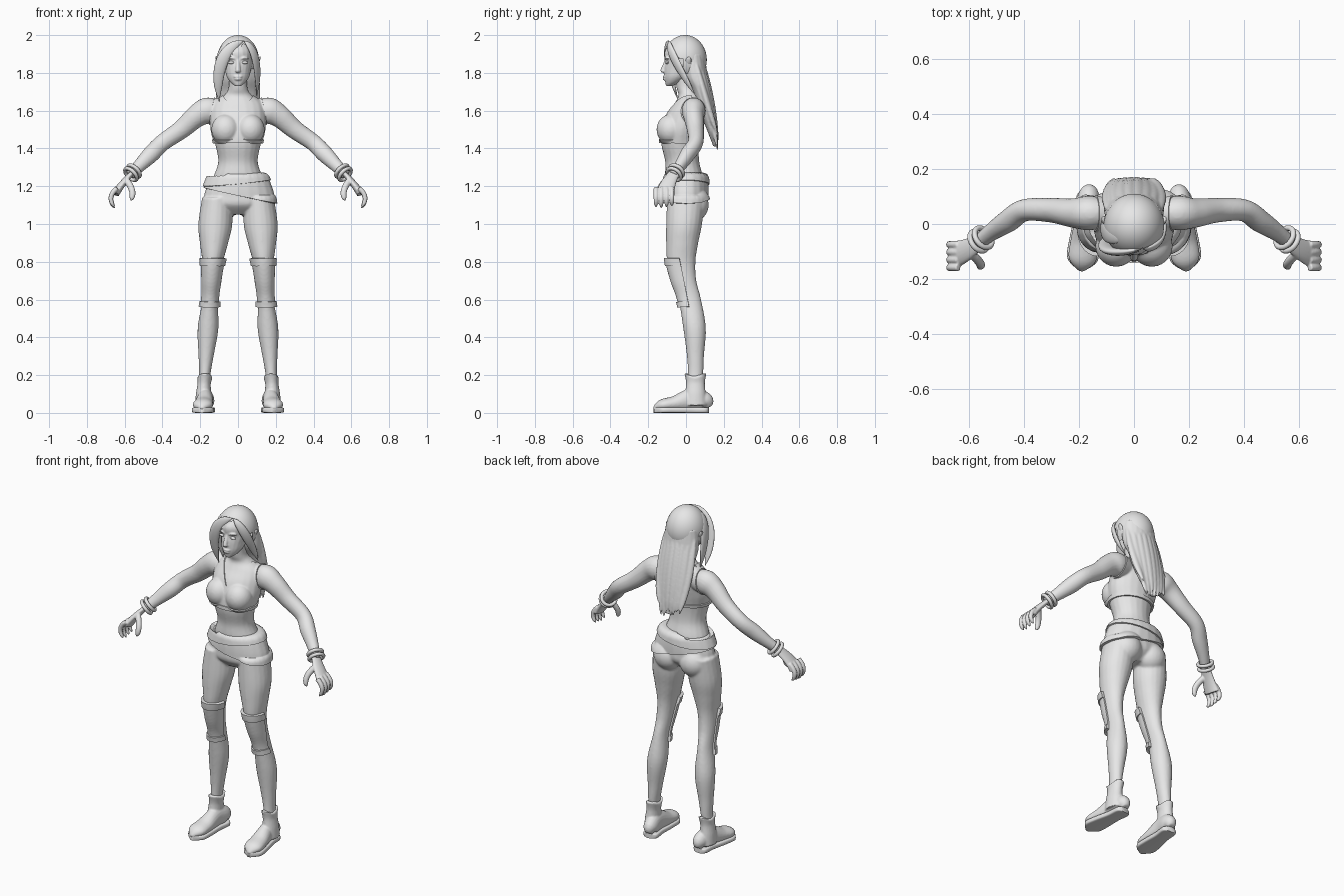
import bpy, bmesh, math, random
from mathutils import Vector, Matrix

random.seed(3)
if "Cube" in bpy.data.objects:
    bpy.data.objects.remove(bpy.data.objects["Cube"], do_unlink=True)

grey = bpy.data.materials.new("plain_grey")
grey.use_nodes = True
grey.diffuse_color = (0.8, 0.8, 0.8, 1)
grey.node_tree.nodes["Principled BSDF"].inputs["Base Color"].default_value = grey.diffuse_color

OUT, BACK, UP = Vector((1, 0, 0)), Vector((0, 1, 0)), Vector((0, 0, 1))
SIDES = {"left": 1, "right": -1}


def smooth_rows(rows, steps=6):
    """Catmull-Rom interpolation between rows."""
    rows = [Vector(row) for row in rows]
    padded = [rows[0]] + rows + [rows[-1]]
    result = []
    for before, start, end, after in zip(padded, padded[1:], padded[2:], padded[3:]):
        leave, arrive = (end - before) / 2, (after - start) / 2
        for step in range(steps):
            t = step / steps
            ease = t * t * (3 - 2 * t)
            result.append(start.lerp(end, ease) + leave * t * (1 - t) ** 2 - arrive * t * t * (1 - t))
    return result + [rows[-1]]


def tube(bm, rows, ref=None, side=1, power=2, sides=20):
    """Loft (x, y, z, width, depth) rows with level rings, or rings square to the path given ref."""
    rows = smooth_rows(rows)
    path = [Vector(row[:3]) for row in rows]
    rings = []
    for i, (centre, row) in enumerate(zip(path, rows)):
        across, along = OUT, BACK
        if ref:
            tangent = path[min(i + 1, len(path) - 1)] - path[max(i - 1, 0)]
            across = tangent.cross(ref).normalized()
            along = across.cross(tangent.normalized())
        ring = []
        for k in range(sides):
            angle = math.tau * k / sides
            u, v = (math.copysign(abs(w) ** (2 / power), w) for w in (math.cos(angle), math.sin(angle)))
            point = centre + across * u * max(row[3], .001) + along * v * max(row[4], .001)
            ring.append(bm.verts.new((point.x * side, point.y, point.z)))
        rings.append(ring)
    for lower, upper in zip(rings, rings[1:]):
        for k in range(sides):
            bm.faces.new((lower[k - 1], lower[k], upper[k], upper[k - 1]))
    bm.faces.new(rings[0])
    bm.faces.new(rings[-1])


def column(bm, rows, side=1, lean=lambda z: 0):
    """Upright loft from (height, y, half width, half depth) rows."""
    tube(bm, [(lean(z), y, z, width, depth) for z, y, width, depth in rows], side=side)


def leaf(t):
    return math.sin(math.pi * t) ** .6


def fingertip(t):
    return math.sqrt(1 - t ** 4)


def widening(t):
    return .6 + .4 * t


def sweep(bm, start, bend, end, width, depth, ref, shape, side=1, steps=7):
    """Curved tube through a bent path, sized along its length by a shape rule."""
    start, bend, end = Vector(start), Vector(bend), Vector(end)
    rows = []
    for step in range(steps + 1):
        t = step / steps
        point = start.lerp(bend, t).lerp(bend.lerp(end, t), t)
        rows.append((*point, width * shape(t), depth * shape(t)))
    tube(bm, rows, ref, side)


def ball(bm, centre, radii, segments=24):
    matrix = Matrix.Translation(centre) @ Matrix.Diagonal((*radii, 1))
    bmesh.ops.create_uvsphere(bm, u_segments=segments, v_segments=segments, radius=1, matrix=matrix)


def finish(bm, name, voxel=0, relax=3, thick=0):
    """Turn a bmesh into a shaded object, fused by remeshing or thickened if asked."""
    if not thick:
        bmesh.ops.recalc_face_normals(bm, faces=bm.faces)
    mesh = bpy.data.meshes.new(name)
    bm.to_mesh(mesh)
    bm.free()
    mesh.materials.append(grey)
    ob = bpy.data.objects.new(name, mesh)
    bpy.context.collection.objects.link(ob)
    if voxel:
        fuse = ob.modifiers.new("fuse", 'REMESH')
        fuse.mode, fuse.voxel_size = 'VOXEL', voxel
        ob.modifiers.new("relax", 'SMOOTH').iterations = relax
    if thick:
        layer = ob.modifiers.new("thickness", 'SOLIDIFY')
        layer.thickness, layer.offset = thick, 1
    if ob.modifiers:
        graph = bpy.context.evaluated_depsgraph_get()
        ob.data = bpy.data.meshes.new_from_object(ob.evaluated_get(graph))
        ob.modifiers.clear()
        if not ob.data.materials:
            ob.data.materials.append(grey)
    ob.data.shade_smooth()
    ob.data.set_sharp_from_angle(angle=.9)
    return ob


def band(low, high, low_tilt=0, high_tilt=0):
    """Two cutting planes that leave a level or tilted band."""
    return [(UP * low, OUT * low_tilt - UP, True), (UP * high, UP + OUT * high_tilt, True)]


def shell(name, source, planes, thick, keep=lambda centre: True):
    """Garment layer cut cleanly from a body surface."""
    bm = bmesh.new()
    bm.from_mesh(source.data)
    for point, normal, remove in planes:
        bmesh.ops.bisect_plane(bm, geom=bm.verts[:] + bm.edges[:] + bm.faces[:], plane_co=point,
                               plane_no=normal, clear_outer=remove)
    unwanted = [face for face in bm.faces if not keep(face.calc_center_median())]
    bmesh.ops.delete(bm, geom=unwanted, context='FACES')
    finish(bm, name, thick=thick)


# Torso, neck and arms fused into one skin
bm = bmesh.new()
column(bm, [(1.18, 0, .15, .09), (1.25, -.01, .13, .1), (1.33, -.02, .105, .09), (1.42, -.03, .12, .1),
            (1.5, -.02, .14, .105), (1.58, 0, .14, .1), (1.64, .02, .125, .08), (1.68, .02, .075, .06),
            (1.72, 0, .05, .05), (1.8, -.01, .05, .05)])
arm = [(.09, .04, 1.6, .05), (.16, .04, 1.6, .07), (.22, .04, 1.57, .06), (.3, .05, 1.5, .05),
       (.4, .05, 1.43, .045), (.46, .01, 1.37, .045), (.52, -.03, 1.31, .035), (.57, -.07, 1.26, .027)]
for side in SIDES.values():
    ball(bm, (side * .065, -.08, 1.5), (.07, .07, .075))
    tube(bm, [(x, y, z, r, r * .9) for x, y, z, r in arm], BACK, side)
skin = finish(bm, "upper_body", .007)

# Cropped top with V neck, armholes and a raised hem
steep, neck = 1.5, 1.56
armholes = [(OUT * side * .14 + UP * 1.6, OUT * side + UP * .2, True) for side in SIDES.values()]
vee = [(UP * neck, OUT * side * steep - UP, False) for side in SIDES.values()]


def inside_neckline(centre):
    if centre.y < .03:
        return centre.z < neck + steep * abs(centre.x)
    return centre.z < 1.65 or abs(centre.x) > .09


shell("cropped_top", skin, armholes + vee + [(BACK * .03, BACK, False)] + band(1.43, 1.7), .006,
      inside_neckline)
shell("top_hem", skin, armholes + band(1.43, 1.45), .012)

# Trousers
bm = bmesh.new()
column(bm, [(1.25, 0, .145, .1), (1.2, 0, .165, .105), (1.15, 0, .18, .105), (1.1, 0, .18, .1),
            (1.05, 0, .1, .05)])


def leg_line(z):
    return .19 - .07 * z


leg = [(1.14, 0, .08, .1), (1, -.01, .09, .095), (.9, -.02, .075, .085), (.8, -.025, .055, .075),
       (.7, -.01, .045, .065), (.6, .02, .04, .06), (.45, .045, .055, .06), (.3, .05, .04, .045),
       (.2, .05, .03, .04), (.1, .04, .03, .035)]
for side in SIDES.values():
    ball(bm, (side * .085, .04, 1.1), (.085, .08, .085))
    column(bm, leg, side, leg_line)
trousers = finish(bm, "trousers", .007)

# Slanted hip wrap and rolled waistband
shell("hip_wrap", trousers, band(1.15, 1.23, -.22), .014)
shell("waistband", trousers, band(1.21, 1.25, .1, -.05), .022)

# Knee pads with a padded roll above and below
front_half = (UP * .8 - BACK * .03, BACK + UP * .2, True)
shell("knee_pads", trousers, [front_half] + band(.58, .8), .009)
shell("upper_knee_rolls", trousers, [front_half] + band(.78, .82), .016)
shell("lower_knee_rolls", trousers, [front_half] + band(.56, .59), .016)

foot = [(.12, .02, .02), (.1, .04, .05), (.03, .04, .06), (-.06, .05, .04), (-.13, .05, .03), (-.17, .01, .01)]


def foot_line(y):
    return .175 - .1 * y


for name, side in SIDES.items():
    # Ankle boot with notched collar and flat sole
    bm = bmesh.new()
    column(bm, [(.04, .05, .04, .06), (.1, .05, .04, .055), (.16, .05, .035, .05), (.21, .05, .04, .06)],
           side, leg_line)
    for vert in bm.verts:
        if vert.co.z > .15:
            vert.co.z -= (vert.co.z - .15) * max(0, .5 - abs(vert.co.y - .05) * 10)
    tube(bm, [(foot_line(y), y, height + .01, width, height) for y, width, height in foot], UP, side)
    finish(bm, name + "_boot", .005)
    bm = bmesh.new()
    tube(bm, [(foot_line(y), y, .015, width * 1.1, .015) for y, width, height in foot], UP, side, power=5)
    finish(bm, name + "_sole")

    # Hand with four curled fingers and a thumb
    bm = bmesh.new()
    sweep(bm, (.56, -.06, 1.27), (.61, -.1, 1.22), (.65, -.11, 1.16), .05, .022, OUT + UP, widening, side)
    for i in range(4):
        y = -.075 - .028 * i
        tip = 1.08 + .006 * abs(i - 2)
        sweep(bm, (.64, y, 1.19), (.7, y, 1.14), (.65, y, tip), .013, .013, BACK, fingertip, side)
    sweep(bm, (.59, -.11, 1.23), (.54, -.16, 1.17), (.57, -.155, 1.12), .017, .015, BACK, fingertip, side)
    finish(bm, name + "_hand", .004, 2)

    # Pair of bangles
    wrist = Vector((side * .55, -.05, 1.28))
    forearm = Vector((side * 4, -3, -4)).normalized()
    for place, shift in (("upper", 0), ("lower", .027)):
        bpy.ops.mesh.primitive_torus_add(major_radius=.04, minor_radius=.01, location=wrist + forearm * shift,
                                         rotation=forearm.to_track_quat('Z', 'Y').to_euler())
        bangle = bpy.context.object
        bangle.name = f"{name}_{place}_bangle"
        bangle.data.materials.append(grey)
        bangle.data.shade_smooth()

    # Eye
    bm = bmesh.new()
    ball(bm, (side * .036, -.1, 1.855), (.017, .01, .008))
    finish(bm, name + "_eye")

# Head with nose, lips, brows and pointed ears
bm = bmesh.new()
column(bm, [(1.73, -.09, .015, .015), (1.75, -.07, .04, .04), (1.78, -.05, .06, .065), (1.82, -.03, .07, .085),
            (1.86, -.01, .08, .1), (1.92, -.01, .08, .1), (1.98, -.01, .04, .04)])
sweep(bm, (0, -.1, 1.88), (0, -.11, 1.85), (0, -.125, 1.81), .013, .012, BACK, widening)
ball(bm, (0, -.12, 1.81), (.015, .015, .01))
ball(bm, (0, -.11, 1.78), (.025, .013, .006))
ball(bm, (0, -.11, 1.767), (.02, .013, .007))
for side in SIDES.values():
    sweep(bm, (.01, -.11, 1.87), (.04, -.11, 1.89), (.06, -.09, 1.87), .006, .006, UP, leaf, side)
    sweep(bm, (.07, -.01, 1.82), (.1, .01, 1.85), (.12, .02, 1.89), .02, .01, OUT, leaf, side)
finish(bm, "head", .0045)


# Hair cap, open over the face, with an off-centre parting
def over_face(centre):
    return centre.z < 1.8 or centre.y < -.02 and centre.z < 1.955 - abs(centre.x - .03)


bm = bmesh.new()
ball(bm, (0, -.005, 1.87), (.11, .115, .13), 64)
bmesh.ops.delete(bm, geom=[face for face in bm.faces if over_face(face.calc_center_median())], context='FACES')
finish(bm, "hair_cap")

# Fringe swept to both sides of the parting
bm = bmesh.new()
parting = (.03, -.09, 1.97)
sweep(bm, parting, (-.13, -.13, 1.92), (-.1, -.04, 1.65), .033, .015, -BACK, leaf)
sweep(bm, parting, (.12, -.1, 1.92), (.1, .05, 1.68), .025, .012, OUT - BACK, leaf)
sweep(bm, (-.04, -.06, 1.97), (-.14, -.03, 1.92), (-.1, .01, 1.65), .035, .013, OUT, leaf)
finish(bm, "hair_fringe")

# Long back hair with layered locks
bm = bmesh.new()
column(bm, [(1.9, .03, .1, .07), (1.78, .05, .11, .065), (1.7, .08, .105, .05), (1.6, .11, .1, .04),
            (1.5, .13, .07, .02), (1.41, .155, .02, .01)])
for i in range(8):
    x = .025 * (i - 3.5)
    curve = 5 * x * x
    tip = 1.36 + curve + random.uniform(0, .08)
    sweep(bm, (x, .08 - curve, 1.9), (x * 1.2, .14 - curve, 1.65), (x * .8, .17, tip), .025, .018, BACK, leaf)
finish(bm, "back_hair", .0055, 2)
